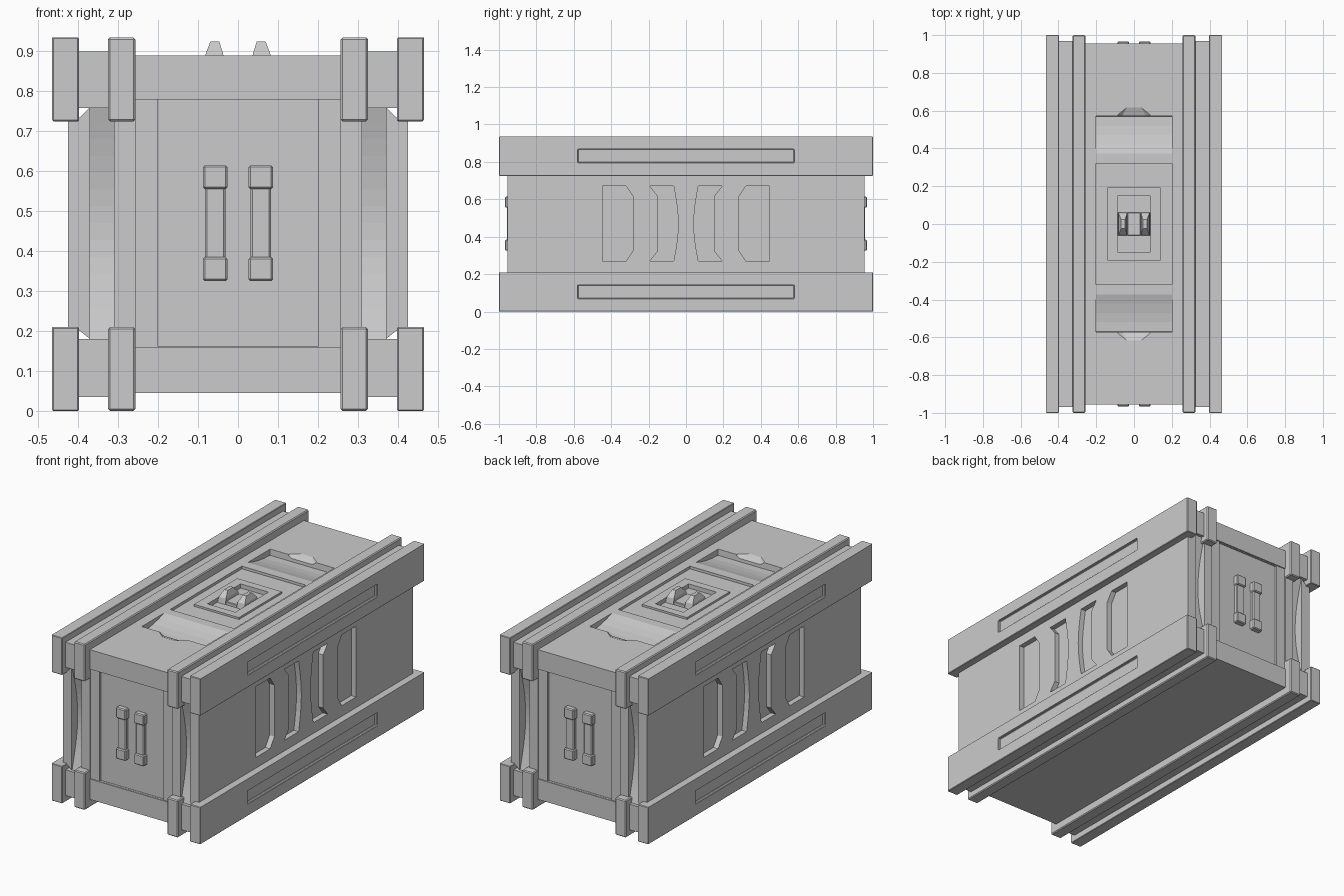
import bpy, bmesh
from math import pi, sin

if "Cube" in bpy.data.objects:
    bpy.data.objects.remove(bpy.data.objects["Cube"])


def finish(name, bm, bevel=0.0):
    bmesh.ops.recalc_face_normals(bm, faces=bm.faces)
    mesh = bpy.data.meshes.new(name)
    bm.to_mesh(mesh)
    bm.free()
    ob = bpy.data.objects.new(name, mesh)
    bpy.context.collection.objects.link(ob)
    if bevel:
        m = ob.modifiers.new("edge_bevel", 'BEVEL')
        m.width, m.segments, m.limit_method = bevel, 1, 'ANGLE'
    return ob


def prism(name, pts, axis, lo, hi, bevel=0.0):
    """Extrude a 2D outline along axis 0/1/2; outline uses the other two axes in order."""
    bm = bmesh.new()

    def vert(p, t):
        c = list(p)
        c.insert(axis, t)
        return bm.verts.new(c)
    a = [vert(p, lo) for p in pts]
    b = [vert(p, hi) for p in pts]
    bm.faces.new(a)
    bm.faces.new(b[::-1])
    for i in range(len(pts)):
        j = (i + 1) % len(pts)
        bm.faces.new((a[i], b[i], b[j], a[j]))
    return finish(name, bm, bevel)


def box(name, x, y, z, bevel=0.0):
    x, y = sorted(x), sorted(y)
    return prism(name, [(x[0], y[0]), (x[1], y[0]), (x[1], y[1]), (x[0], y[1])], 2, *z, bevel)


def hull(name, pts):
    bm = bmesh.new()
    for p in pts:
        bm.verts.new(p)
    bmesh.ops.convex_hull(bm, input=bm.verts)
    return finish(name, bm)


def cut(ob, cutters):
    """Subtract the cutters, bake the result and delete the cutters."""
    for c in cutters:
        c.hide_render = True
        m = ob.modifiers.new("cut", 'BOOLEAN')
        m.operation, m.object, m.solver = 'DIFFERENCE', c, 'EXACT'
    dg = bpy.context.evaluated_depsgraph_get()
    mesh = bpy.data.meshes.new_from_object(ob.evaluated_get(dg))
    ob.modifiers.clear()
    ob.data = mesh
    for c in cutters:
        bpy.data.objects.remove(c)


# main body: cross-shaped section run along the length
half = [(.26, .045), (.26, .18), (.37, .18), (.395, .2), (.425, .2),
        (.425, .735), (.395, .735), (.37, .76), (.26, .76), (.26, .89)]
body = prism("crate_body", half + [(-x, z) for x, z in reversed(half)], 1, -.955, .955)

cutters = []
for s in (-1, 1):
    # stepped end panels
    cutters.append(box("cut", (-.256, .256), (s * .949, s * 1.1), (.16, .78)))
    cutters.append(box("cut", (-.2, .2), (s * .937, s * 1.1), (.161, .779)))
    # sloping hand recess in the lid, with a notch in its outer edge
    slope = [(.37, .891), (.42, .876), (.47, .865), (.52, .858), (.57, .856), (.577, .95), (.37, .95)]
    cutters.append(prism("cut", [(s * y, z) for y, z in slope], 0, -.2, .2))
    cutters.append(hull("cut", [(e * x, s * y, z) for e in (-1, 1) for x, y, z in
                                ((.08, .54, .862), (.1, .57, .95), (.08, .54, .95),
                                 (.035, .622, .892), (.085, .582, .892), (.035, .622, .95))]))
    for t in (-1, 1):
        # concave upright channels in the ends
        n = 14
        arc = [(s * (.953 - .052 * sin(pi * i / n)), .175 + .59 * i / n) for i in range(n + 1)]
        cutters.append(prism("cut", arc + [(s * 1.1, .765), (s * 1.1, .175)], 0, *sorted((t * .31, t * .37))))
        # outer and inner side slots
        lo, hi = sorted((s * .395, s * .5))
        outer = [(.447, .27), (.32, .27), (.283, .325), (.283, .615), (.32, .67), (.447, .67)]
        bow = [(.066 - .024 * sin(pi * i / 8), .67 - .4 * i / 8) for i in range(9)]
        inner = [(.193, .27), (.153, .32), (.153, .62), (.193, .67)] + bow
        for shape in (outer, inner):
            cutters.append(prism("cut", [(t * y, z) for y, z in shape], 0, lo, hi))
# shallow well in the middle of the lid
cutters.append(box("cut", (-.2, .2), (-.32, .32), (.875, 1)))
cut(body, cutters)

# lid latch plate with a sunken pocket
plate = box("latch_plate", (-.14, .14), (-.192, .192), (.84, .886))
cut(plate, [box("cut", (-.087, .087), (-.148, .148), (.862, 1))])
cut(body, [box("cut", (-.087, .087), (-.148, .148), (.862, 1))])
box("latch_block", (-.035, .035), (-.06, .06), (.855, .88), .003)

for s in (-1, 1):
    # tapered latch fins
    hull("latch_fin", [(s * x, y * e, z) for e in (-1, 1) for x, y, z in
                       ((.035, .062, .86), (.085, .062, .86), (.037, .055, .893), (.081, .055, .893),
                        (.047, .025, .925), (.069, .025, .925))])
    # frame rails and the infill strip between each pair, top and bottom
    for z0, z1, f0, f1 in ((0, .21, .035, .18), (.725, .935, .758, .9)):
        rail = box("outer_rail", (s * .398, s * .465), (-1, 1), (z0, z1))
        zs = (.07, .142) if z0 == 0 else (.797, .868)
        cut(rail, [box("cut", (s * .45, s * .5), (-.577, .577), zs)])
        m = rail.modifiers.new("edge_bevel", 'BEVEL')
        m.width, m.segments, m.limit_method = .003, 1, 'ANGLE'
        box("inner_rail", (s * .257, s * .325), (-1, 1), (z0, z1), .005)
        box("rail_infill", (s * .32, s * .402), (-.97, .97), (f0, f1))
    # pairs of end clasps
    for t in (-1, 1):
        x0, x1 = t * .026, t * .088
        for z in (.325, .555):
            box("clasp_pad", (x0, x1), (s * .93, s * .967), (z, z + .06), .005)
        box("clasp_bar", (t * .031, t * .083), (s * .93, s * .957), (.37, .57), .005)
